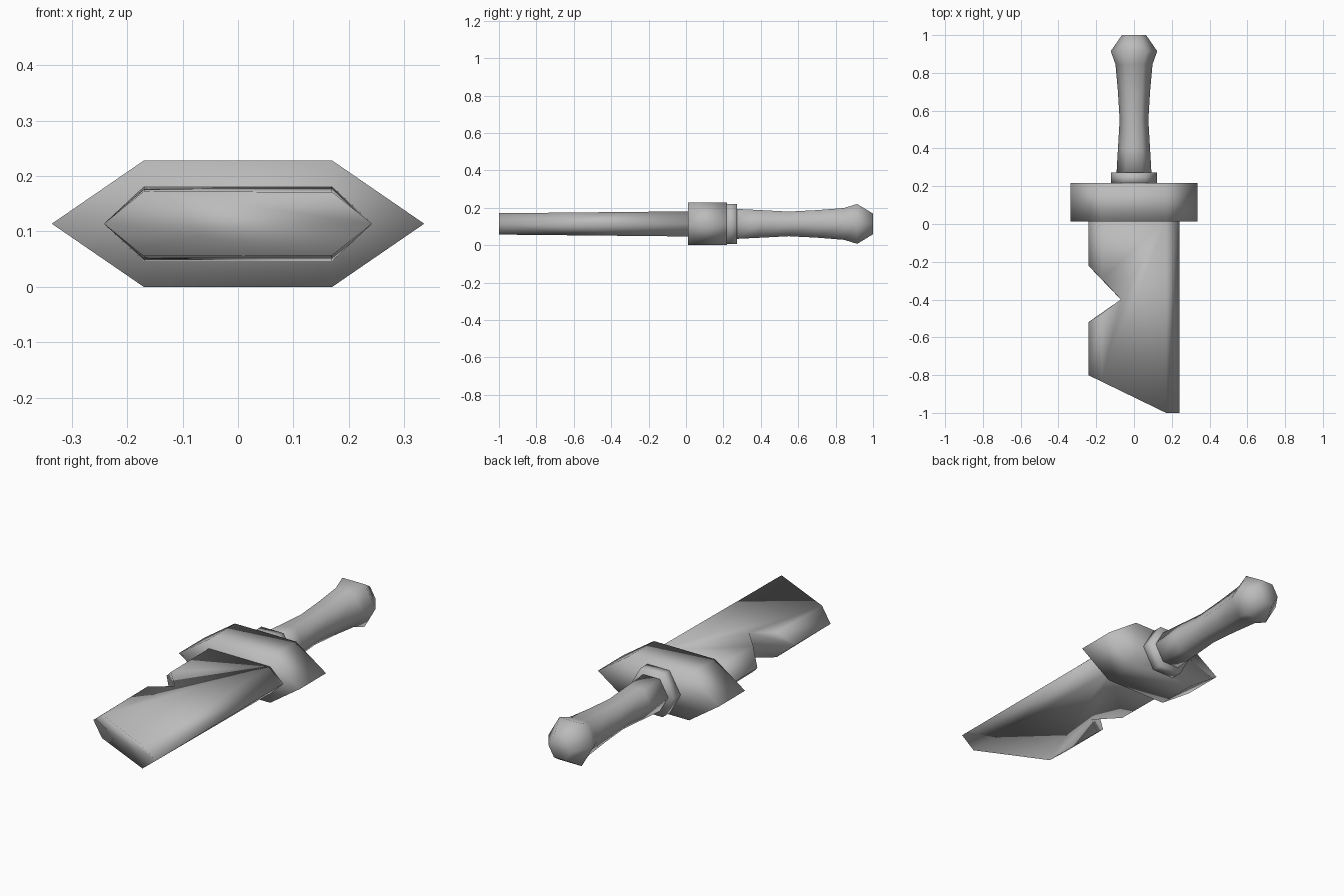
import bpy
import bmesh
from math import cos, sin, radians

if "Cube" in bpy.data.objects:
    bpy.data.objects.remove(bpy.data.objects["Cube"], do_unlink=True)

MID = 0.114  # height of the sword's centre line

# one plain grey for every part
grey = bpy.data.materials.new("plain grey")
grey.use_nodes = True
colour = (0.5, 0.5, 0.5, 1)
grey.diffuse_color = colour
grey.node_tree.nodes["Principled BSDF"].inputs["Base Color"].default_value = colour


def loft(name, rings):
    """Skin a list of equal-sized closed rings and cap both ends."""
    bm = bmesh.new()
    loops = [[bm.verts.new(p) for p in ring] for ring in rings]
    for a, b in zip(loops, loops[1:]):
        for i in range(len(a)):
            j = (i + 1) % len(a)
            bm.faces.new((a[i], a[j], b[j], b[i]))
    bm.faces.new(loops[0])
    bm.faces.new(loops[-1])
    bmesh.ops.remove_doubles(bm, verts=bm.verts, dist=0.0001)
    bmesh.ops.recalc_face_normals(bm, faces=bm.faces)
    for face in bm.faces:
        face.smooth = True
    mesh = bpy.data.meshes.new(name)
    bm.to_mesh(mesh)
    bm.free()
    mesh.materials.append(grey)
    obj = bpy.data.objects.new(name, mesh)
    bpy.context.collection.objects.link(obj)
    return obj


def hex_ring(radius, y):
    """Regular hexagon across the sword's length, points to the sides."""
    angles = [radians(60 * i) for i in range(6)]
    return [(radius * cos(a), y, MID + radius * sin(a)) for a in angles]


def guard_ring(y):
    tip, flat = 0.336, 0.17
    outline = [(tip, 0), (flat, MID), (-flat, MID),
               (-tip, 0), (-flat, -MID), (flat, -MID)]
    return [(x, y, MID + z) for x, z in outline]


# Blade: bevelled slab with a slanted end and a notch in one edge
flat_outline = [(-0.17, 0.02), (0.17, 0.02), (0.17, -1), (-0.17, -0.835),
                (-0.17, -0.475), (-0.07, -0.4), (-0.17, -0.29)]
edge_outline = [(-0.242, 0.02), (0.242, 0.02), (0.242, -1), (-0.242, -0.8),
                (-0.242, -0.52), (-0.07, -0.4), (-0.242, -0.22)]


def blade_ring(outline, side):
    return [(x, y, MID + side * (0.067 + 0.01 * y)) for x, y in outline]


loft("blade", [blade_ring(flat_outline, -1),
               blade_ring(edge_outline, 0),
               blade_ring(flat_outline, 1)])

# Guard: wide pointed hexagonal block
loft("guard", [guard_ring(0.012), guard_ring(0.218)])

# Collar between guard and grip
loft("collar", [hex_ring(0.123, 0.21), hex_ring(0.123, 0.273)])

# Grip: waisted handle flaring into the pommel
grip_profile = [(0.093, 0.26), (0.085, 0.4), (0.076, 0.55), (0.085, 0.7),
                (0.098, 0.845), (0.123, 0.915), (0.064, 1.0)]
loft("grip_and_pommel", [hex_ring(r, y) for r, y in grip_profile])
